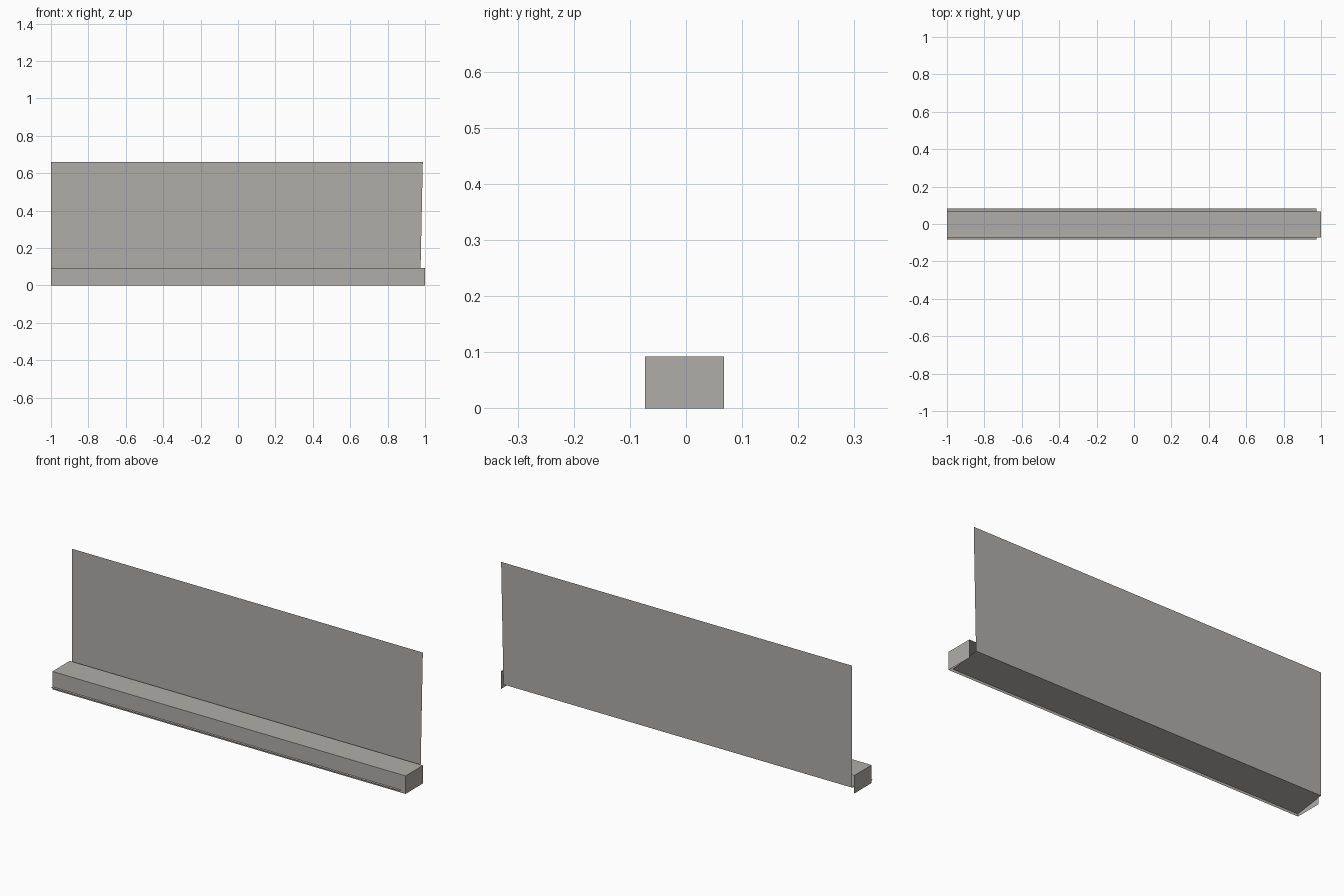
import bpy
import bmesh
from mathutils import Vector

cube = bpy.data.objects.get("Cube")
if cube:
    bpy.data.objects.remove(cube, do_unlink=True)

grey = bpy.data.materials.new("warm_grey")
grey.use_nodes = True
colour = (0.434, 0.423, 0.402, 1)
grey.diffuse_color = colour
grey.node_tree.nodes["Principled BSDF"].inputs["Base Color"].default_value = colour


def add_object(name, bm):
    mesh = bpy.data.meshes.new(name)
    bm.to_mesh(mesh)
    bm.free()
    mesh.materials.append(grey)
    obj = bpy.data.objects.new(name, mesh)
    bpy.context.collection.objects.link(obj)
    return obj


def sheet(name, corners):
    bm = bmesh.new()
    bm.faces.new([bm.verts.new(c) for c in corners])
    return add_object(name, bm)


LEFT, RIGHT = 0.975, -1.0
BACK, FRONT = 0.084, -0.083
BACK_Z, FRONT_Z = 0.036, 0.012

# Tall upright sheet, its left edge leaning slightly outward
sheet("back_panel", [(LEFT, BACK, BACK_Z), (RIGHT, BACK, BACK_Z),
                     (RIGHT, BACK, 0.66), (0.988, BACK, 0.66)])

# Gently sloping floor sheet, from the foot of the panel to the front
sheet("floor_sheet", [(LEFT, BACK, BACK_Z), (LEFT, FRONT, FRONT_Z),
                      (RIGHT, FRONT, FRONT_Z), (RIGHT, BACK, BACK_Z)])

# Long ledge cover: a box shell open at the back and underneath
bm = bmesh.new()
bmesh.ops.create_cube(bm, size=1)
bmesh.ops.scale(bm, vec=Vector((2, 0.141, 0.092)), verts=bm.verts)
bmesh.ops.translate(bm, vec=Vector((0, -0.0025, 0.046)), verts=bm.verts)
bm.normal_update()
open_sides = [f for f in bm.faces if f.normal.y > 0.9 or f.normal.z < -0.9]
bmesh.ops.delete(bm, geom=open_sides, context="FACES")
add_object("ledge_cover", bm)
